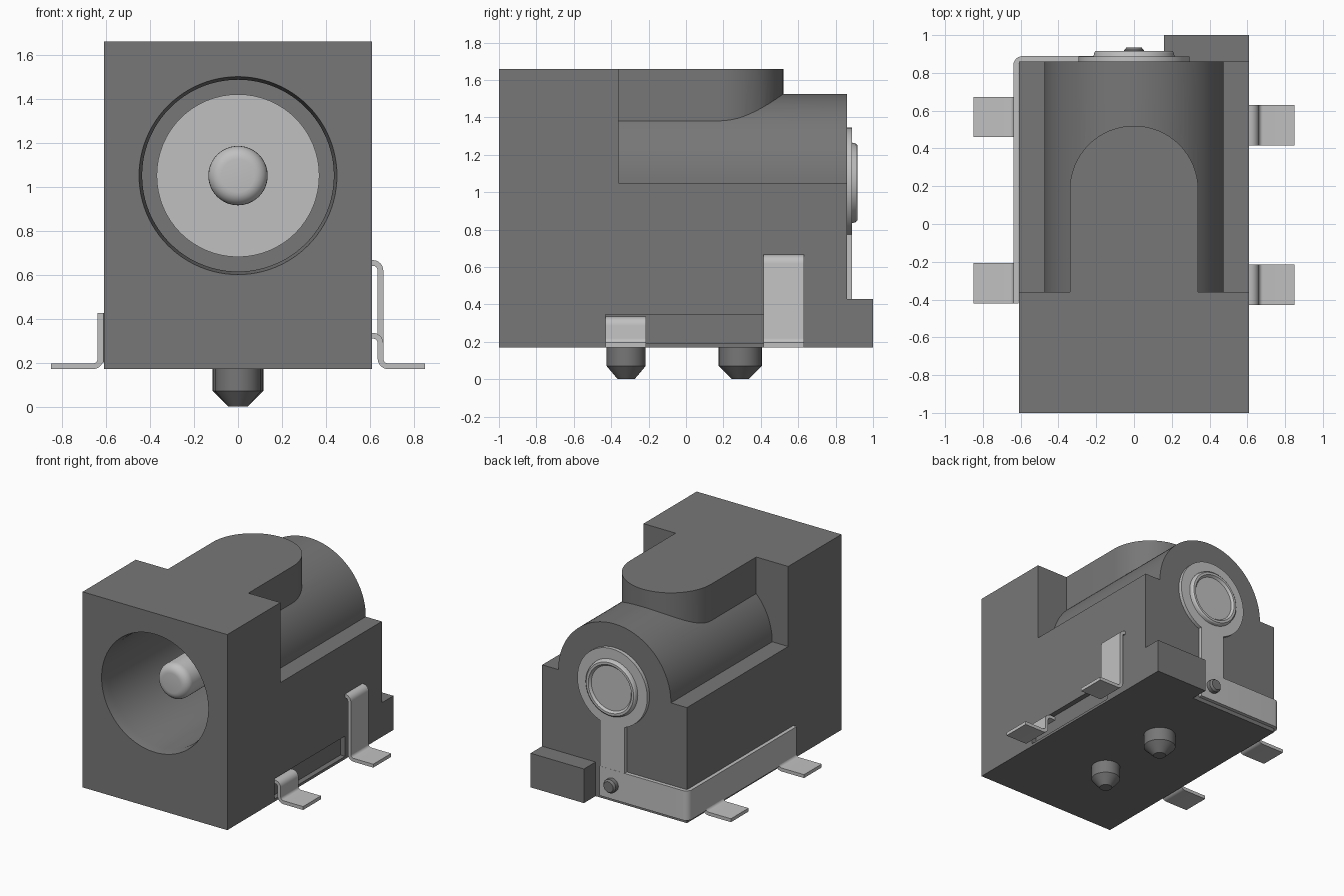
import bpy, bmesh, math
from mathutils import Vector

cube = bpy.data.objects.get("Cube")
if cube:
    bpy.data.objects.remove(cube, do_unlink=True)


def material(name, v):
    m = bpy.data.materials.new(name)
    m.use_nodes = True
    m.diffuse_color = (v, v, v, 1)
    m.node_tree.nodes["Principled BSDF"].inputs["Base Color"].default_value = (v, v, v, 1)
    return m


PLASTIC = material("dark grey plastic", 0.185)
METAL = material("light grey metal", 0.53)
AXIS_Z = 1.05


def finish(name, bm, mat):
    bmesh.ops.remove_doubles(bm, verts=bm.verts, dist=1e-5)
    bmesh.ops.recalc_face_normals(bm, faces=bm.faces)
    mesh = bpy.data.meshes.new(name)
    bm.to_mesh(mesh)
    bm.free()
    mesh.materials.append(mat)
    ob = bpy.data.objects.new(name, mesh)
    bpy.context.collection.objects.link(ob)
    return ob


def smooth(ob):
    bpy.ops.object.select_all(action='DESELECT')
    ob.select_set(True)
    bpy.context.view_layer.objects.active = ob
    bpy.ops.object.shade_smooth_by_angle(angle=math.radians(30))


def extrude(name, outline, axis, lo, hi, mat):
    """Extrude a 2D outline along an axis; the outline uses the other two axes in order."""
    bm = bmesh.new()
    pts = []
    for p in outline:
        co = list(p)
        co.insert(axis, lo)
        pts.append(bm.verts.new(co))
    face = bm.faces.new(pts)
    ext = bmesh.ops.extrude_face_region(bm, geom=[face])
    move = Vector((0, 0, 0))
    move[axis] = hi - lo
    bmesh.ops.translate(bm, vec=move, verts=[g for g in ext["geom"] if isinstance(g, bmesh.types.BMVert)])
    return finish(name, bm, mat)


def box(name, x, y, z, mat):
    return extrude(name, [(x[0], y[0]), (x[1], y[0]), (x[1], y[1]), (x[0], y[1])], 2, *z, mat)


def lathe(name, profile, axis, centre, mat, steps=64):
    """Spin (radius, position) points round a line along the y or z axis."""
    bm = bmesh.new()
    verts = [bm.verts.new((r, h, 0) if axis == 1 else (r, 0, h)) for r, h in profile]
    edges = [bm.edges.new(pair) for pair in zip(verts, verts[1:])]
    bmesh.ops.spin(bm, geom=verts + edges, cent=(0, 0, 0), steps=steps, angle=math.tau,
                   axis=(0, 1, 0) if axis == 1 else (0, 0, 1))
    bmesh.ops.translate(bm, vec=centre, verts=bm.verts)
    return finish(name, bm, mat)


def ribbon(name, path, axis, lo, hi, t=0.026, r=0.035):
    """Bent sheet metal strip along a path with rounded corners."""
    path = [Vector(p) for p in path]
    line = [path[0]]
    for a, b, c in zip(path, path[1:], path[2:]):
        u, v = (a - b).normalized(), (c - b).normalized()
        centre = b + (u + v) * r
        for i in range(7):
            k = math.radians(15 * i)
            line.append(centre - v * r * math.cos(k) - u * r * math.sin(k))
    line.append(path[-1])
    sides = ([], [])
    for i, p in enumerate(line):
        d = (line[min(i + 1, len(line) - 1)] - line[max(i - 1, 0)]).normalized()
        n = Vector((-d.y, d.x)) * t / 2
        sides[0].append(p + n)
        sides[1].append(p - n)
    ob = extrude(name, sides[0] + sides[1][::-1], axis, lo, hi, METAL)
    smooth(ob)
    return ob


def boolean(ob, tool, operation):
    tool.hide_render = True
    mod = ob.modifiers.new("cut", 'BOOLEAN')
    mod.operation, mod.object, mod.solver = operation, tool, 'EXACT'
    bpy.context.view_layer.objects.active = ob
    bpy.ops.object.modifier_apply(modifier=mod.name)
    bpy.data.objects.remove(tool, do_unlink=True)


# Housing: stepped block, round barrel and raised rib with a round end
housing = extrude("housing", [(-1, .17), (.86, .17), (.86, AXIS_Z), (-.36, AXIS_Z), (-.36, 1.66), (-1, 1.66)],
                  0, -.61, .61, PLASTIC)
barrel = lathe("barrel", [(0, -.6), (.475, -.6), (.475, .86), (0, .86)], 1, (0, 0, AXIS_Z), PLASTIC, 96)
boolean(housing, barrel, 'UNION')
arc = [(.34 * math.cos(math.pi * i / 32), .18 + .34 * math.sin(math.pi * i / 32)) for i in range(33)]
rib = extrude("rib", [(-.34, -.6), (.34, -.6)] + arc, 2, AXIS_Z, 1.66, PLASTIC)
boolean(housing, rib, 'UNION')

# Socket bore with a tapered mouth, and the contact recess on the left side
bore = lathe("bore", [(0, -1.1), (.45, -1.1), (.45, -1), (.436, -.93), (.436, .6), (0, .6)],
             1, (0, 0, AXIS_Z), PLASTIC, 96)
boolean(housing, bore, 'DIFFERENCE')
boolean(housing, box("recess", (.57, .7), (-.43, .42), (.19, .345), PLASTIC), 'DIFFERENCE')
smooth(housing)

box("rear_tab", (.16, .61), (.86, 1), (.17, .43), PLASTIC)

# Locating pegs below
for name, y, r in (("front_peg", -.32, .104), ("rear_peg", .29, .115)):
    smooth(lathe(name, [(0, .18), (r, .18), (r, .07), (.045, 0), (0, 0)], 2, (0, y, 0), PLASTIC, 48))

# Centre pin with rounded tip, and the contact disc behind it
tip = [(.075 + .06 * math.sin(math.radians(a)), -.74 - .06 * math.cos(math.radians(a))) for a in range(0, 91, 15)]
smooth(lathe("centre_pin", [(0, -.8)] + tip + [(.135, .6), (0, .6)], 1, (0, 0, AXIS_Z), METAL))
smooth(lathe("contact_disc", [(0, .57), (.37, .57), (.37, .6), (0, .6)], 1, (0, 0, AXIS_Z), METAL))

# Rear contact: riveted flange, vertical strap and band wrapping the right side
smooth(lathe("rear_flange", [(0, .86), (.295, .86), (.295, .888), (.215, .888), (.21, .908), (.2, .917),
                             (.182, .917), (.168, .9), (0, .9)], 1, (0, 0, AXIS_Z), METAL))
box("rear_strap", (-.105, .105), (.86, .888), (.425, .8), METAL)
ribbon("side_band", [(.105, .875), (-.625, .875), (-.625, -.42)], 2, .2, .425, .028)
smooth(lathe("strap_stud", [(0, .86), (.052, .86), (.052, .92), (.04, .935), (0, .935)],
             1, (0, 0, .31), PLASTIC, 32))

# Solder feet
for name, y in (("front", -.42), ("rear", .46)):
    ribbon(name + "_right_foot", [(-.625, .26), (-.625, .183), (-.85, .183)], 1, y, y + .213)
for name, y, top in (("front", -.43, .322), ("rear", .415, .653)):
    ribbon(name + "_left_foot", [(.56, top), (.648, top), (.648, .183), (.85, .183)], 1, y, y + .215)
